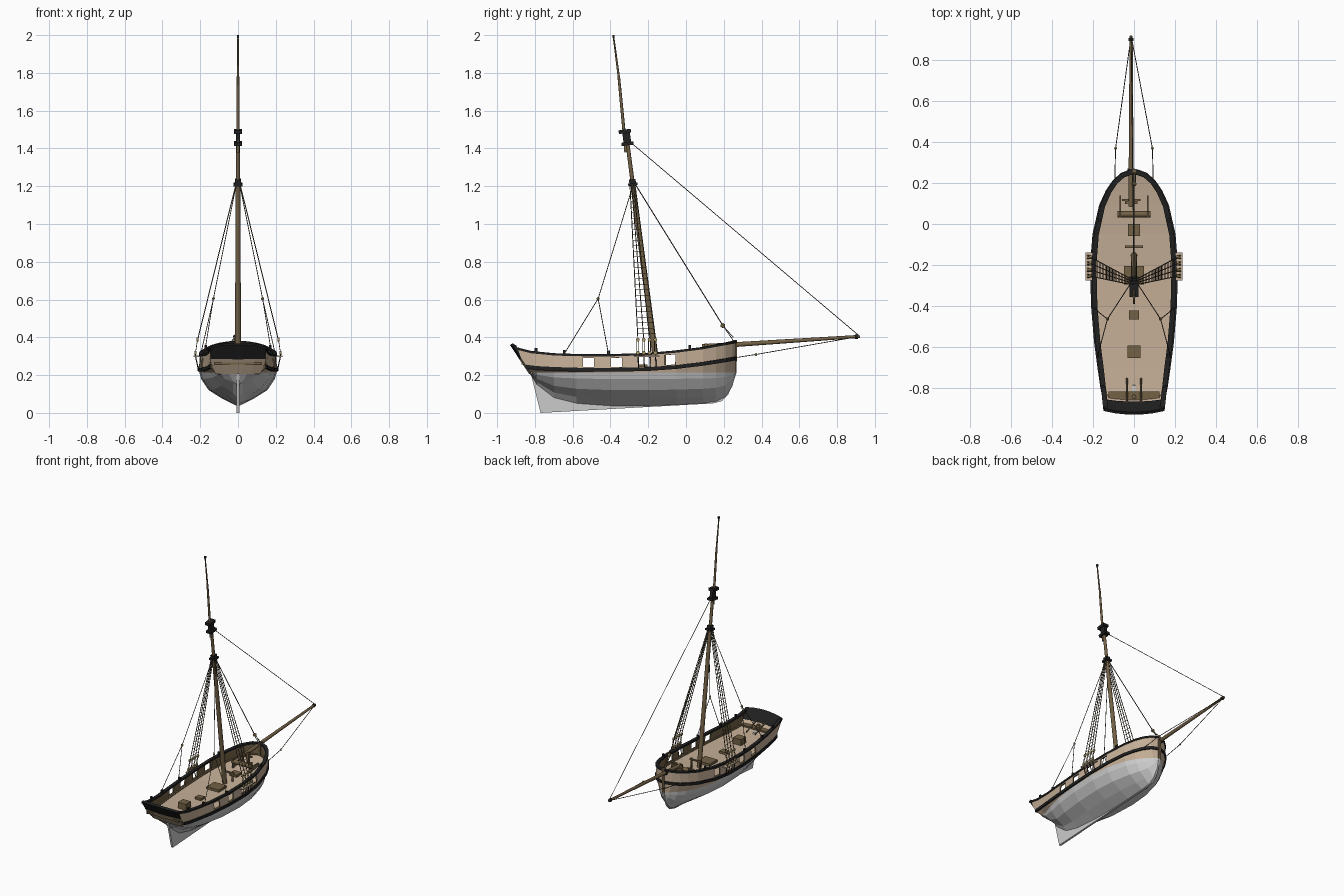
import bpy, bmesh, math
from mathutils import Vector, Matrix

if "Cube" in bpy.data.objects:
    bpy.data.objects.remove(bpy.data.objects["Cube"])

def material(name, c):
    m = bpy.data.materials.new(name)
    m.diffuse_color = (*c, 1)
    m.use_nodes = True
    m.node_tree.nodes["Principled BSDF"].inputs["Base Color"].default_value = m.diffuse_color
    return m

TAN = material("pale_planks", (.56, .43, .31))
WOOD = material("dark_wood", (.17, .12, .06))
BLACK = material("black_paint", (.015, .015, .015))
ROPE = material("rope", (.1, .08, .05))
GOLD = material("oiled_wood", (.4, .31, .14))

def finish(name, bm, *mats, recalc=True):
    if recalc:
        bmesh.ops.recalc_face_normals(bm, faces=bm.faces)
    me = bpy.data.meshes.new(name)
    bm.to_mesh(me)
    bm.free()
    ob = bpy.data.objects.new(name, me)
    bpy.context.collection.objects.link(ob)
    for m in mats:
        me.materials.append(m)
    return ob

def skin(bm, rows, flip=False, wrap=False, skip=lambda i, j: False):
    vs = [[bm.verts.new(p) for p in r] for r in rows]
    n = len(rows[0])
    for i in range(len(rows) - 1):
        for j in range(n if wrap else n - 1):
            if not skip(i, j):
                k = (j + 1) % n
                f = [vs[i][j], vs[i + 1][j], vs[i + 1][k], vs[i][k]]
                bm.faces.new(f[::-1] if flip else f)
    if wrap:
        bm.faces.new(vs[0])
        bm.faces.new(vs[-1][::-1])

def solidify(ob, t, inner=0):
    m = ob.modifiers.new("thickness", 'SOLIDIFY')
    m.thickness, m.offset = t, -1
    m.material_offset = m.material_offset_rim = inner

def tubes(name, segs, mat, sides=5):
    bm = bmesh.new()
    for a, b, r1, r2 in segs:
        a, b = Vector(a), Vector(b)
        d = b - a
        M = Matrix.Translation((a + b) / 2) @ d.to_track_quat('Z', 'Y').to_matrix().to_4x4()
        bmesh.ops.create_cone(bm, cap_ends=True, segments=sides, radius1=r1, radius2=r2,
                              depth=d.length, matrix=M)
    ob = finish(name, bm, mat)
    if sides > 6:
        ob.data.shade_smooth()
        ob.data.set_sharp_from_angle(angle=math.radians(50))
    return ob

def boxes(name, items, mat, tilt=0):
    bm = bmesh.new()
    for c, s in items:
        M = Matrix.Translation(c) @ Matrix.Rotation(tilt, 4, 'X') @ Matrix.Diagonal((*s, 1))
        bmesh.ops.create_cube(bm, size=1, matrix=M)
    return finish(name, bm, mat)

def plate(name, pts, half, mat=None):
    bm = bmesh.new()
    skin(bm, [[(x, y, z) for y, z in pts] for x in (-half, half)], wrap=True)
    return finish(name, bm, *([mat] if mat else []))

# Hull stations: y, keel z, paint half-width, wale half-width, wale z, rail z, fineness, rake
S = [(-.825, .205, .12, .148, .245, .345, 1, .66), (-.79, .15, .115, .158, .238, .322, 1.7, .3),
     (-.70, .08, .145, .172, .233, .310, 1.8, 0), (-.58, .05, .175, .188, .229, .306, 1.4, 0),
     (-.40, .037, .198, .203, .228, .305, 1.1, 0), (-.20, .037, .205, .208, .232, .312, 1, 0),
     (-.05, .042, .190, .196, .243, .325, 1, 0), (.09, .05, .152, .164, .260, .343, 1.1, 0),
     (.16, .06, .115, .132, .271, .356, 1.2, 0), (.21, .085, .075, .098, .279, .365, 1.2, 0),
     (.245, .14, .035, .058, .286, .372, 1, 0), (.262, .20, .008, .010, .288, .376, 1, 0)]
PAINT = .215

def st(y):
    for a, b in zip(S, S[1:]):
        if y <= b[0]:
            t = (y - a[0]) / (b[0] - a[0])
            return [p + (q - p) * t for p, q in zip(a, b)]
    return list(S[-1])

def side(y, z):
    _, zk, wp, w, zw, zr, e, r = st(y)
    if z < zw:
        x = wp + (w - wp) * (z - PAINT) / (zw - PAINT)
    else:
        x = w * (1 - .03 * (z - zw) / (zr - zw))
    return Vector((x, y - max(z - PAINT, 0) * r, z))

def deck_z(y):
    return st(y)[4] + .006

PORTS = [-.516, -.368, -.22, -.085]
YS = sorted({s[0] for s in S} | {p + d for p in PORTS for d in (-.029, .029)})

# Faceted underwater hull
bm = bmesh.new()
for s in (1, -1):
    rows = []
    for y, zk, wp, w, zw, zr, e, r in S:
        rows.append([(s * (.006 if h == 0 else wp * f ** e), y, zk + h * (PAINT - zk))
                     for f, h in ((0, 0), (.4, .21), (.76, .47), (.95, .8), (1, 1))])
    skin(bm, rows, flip=s < 0)
finish("lower_hull", bm, recalc=False)
plate("keel", [(-.77, 0), (.14, .05), (.19, .062), (.225, .1), (.25, .16), (.268, PAINT), (.25, PAINT),
               (.2, .12), (.1, .07), (-.58, .07), (-.72, .12), (-.79, .25), (-.832, .25)], .007)
plate("stem", [(.24, PAINT), (.268, PAINT), (.27, .385), (.245, .385)], .009, WOOD)

# Planked topsides with gun ports left open
bm = bmesh.new()
is_port = [any(abs((a + b) / 2 - p) < .029 for p in PORTS) for a, b in zip(YS, YS[1:])]
for s in (1, -1):
    rows = []
    for y in YS:
        zw, zr = st(y)[4:6]
        rows.append([Vector((s, 1, 1)) * side(y, z) for z in (PAINT, zw, zw + .014, zr - .014, zr)])
    skin(bm, rows, flip=s < 0, skip=lambda i, j: j == 2 and is_port[i])
solidify(finish("topsides", bm, TAN, WOOD, recalc=False), .009, 1)

# Deck
bm = bmesh.new()
rows = []
for y in YS:
    p = side(y, deck_z(y))
    rows.append([(p.x * k * .98, p.y, p.z) for k in (-1, 0, 1)])
skin(bm, rows, flip=True)
bm.normal_update()
if bm.faces[:][0].normal.z < 0:
    bmesh.ops.reverse_faces(bm, faces=bm.faces[:])
finish("deck", bm, TAN, recalc=False)

# Bands that follow the hull side
def band(name, level, out, inn, h, mat):
    bm = bmesh.new()
    for s in (1, -1):
        ps = [side(y, level(st(y))) for y in YS]
        rows = []
        for i, p in enumerate(ps):
            d = ps[min(i + 1, len(ps) - 1)] - ps[max(i - 1, 0)]
            n = Vector((d.y, -d.x, 0)).normalized()
            o, q = p + n * out, p - n * inn
            q.x = max(q.x, 0)
            rows.append([(s * a.x, a.y, a.z + z) for a, z in ((o, -h), (o, h), (q, h), (q, -h))])
        skin(bm, rows, wrap=True)
    return finish(name, bm, mat)

band("rail", lambda a: a[5], .006, .018, .006, BLACK)
band("wale", lambda a: a[4], .007, .004, .010, BLACK)
band("inner_waterway", lambda a: a[4] + .006, -.004, .02, .005, WOOD)

# Transom: pale counter below, black taffrail above
def stern_panel(name, z0, z1, mat, t, camber=0):
    bm = bmesh.new()
    rows = []
    for k in (-1, -.6, -.2, .2, .6, 1):
        b = 1 - k * k
        rows.append([(k * w, -.825 - (z - PAINT) * .66 - .012 * b, z)
                     for z, w in ((z0, .146 if z0 > .25 else .12), (z1 + camber * b, .148))])
    skin(bm, rows, flip=True)
    bm.normal_update()
    if bm.faces[:][0].normal.y > 0:
        bmesh.ops.reverse_faces(bm, faces=bm.faces[:])
    solidify(finish(name, bm, mat, recalc=False), t)

stern_panel("counter", .205, .285, TAN, .01)
stern_panel("taffrail", .283, .350, BLACK, .016, .01)
boxes("stern_bench", [((0, -.845, .262), (.25, .05, .012))], WOOD)
tubes("transom_knees", [((x, -.755, .26), (x, -.895, .31), .005, .005) for x in (-.035, .035)], WOOD)
tubes("rudder_head", [((0, -.845, .25), (0, -.845, .29), .012, .012)], WOOD, 8)
boxes("timber_heads", [((s * (side(y, .3).x - .006), side(y, st(y)[5]).y, st(y)[5] + .012), (.012, .014, .026))
                       for s in (1, -1) for y in (-.77, -.645, -.41, .02)], BLACK)

# Mast, topmast and caps, raked aft
def mast(z, x=0, dy=0):
    return Vector((x, -.17 - .131 * (z - .36) + dy, z))

tubes("lower_mast", [(mast(.22), mast(1.2), .016, .013), (mast(1.2), mast(1.5), .011, .010)], WOOD, 12)
tubes("topmast", [(mast(1.38, 0, -.014), mast(1.78), .009, .007), (mast(1.78), mast(2), .006, .004)], WOOD, 10)
RAKE = math.atan(.131)
boxes("mast_caps", [(mast(1.425), (.042, .065, .018)), (mast(1.49, 0, -.006), (.042, .065, .02)),
                    (mast(1.457), (.022, .04, .05)), (mast(1.21), (.046, .05, .014)),
                    (mast(1.225), (.03, .035, .025))], BLACK, RAKE)
boxes("topmast_truck", [(mast(1.993), (.012, .012, .014))], BLACK)

# Bowsprit, set slightly to one side
TIP = Vector((-.014, .92, .405))
tubes("bowsprit", [((-.014, .085, .35), TIP, .014, .008)], WOOD, 10)
tubes("bowsprit_iron", [((-.014, .255, .361), (-.014, .27, .362), .018, .018),
                        ((-.014, .895, .403), (-.014, .91, .404), .012, .012)], BLACK, 8)

# Shrouds, ratlines, deadeyes and channels
shrouds, rungs, eyes, plates, chans = [], [], [], [], []
for s in (1, -1):
    lines = []
    for i, y in enumerate((-.255, -.224, -.193, -.162)):
        foot, head = Vector((s * .213, y, .39)), mast(1.205, s * .012, -.016 + .009 * i)
        lines.append((foot, head))
        shrouds.append((foot, head, .0026, .0026))
        for z, x in ((.318, .225), (.388, .214)):
            eyes.append(((s * x - .005, y, z), (s * x + .005, y, z), .010, .010))
        for d in (-.005, .005):
            shrouds.append(((s * .225, y + d, .318), (s * .214, y + d, .388), .002, .002))
        plates.append(((s * .227, y, .31), (s * .211, y + .004, .235), .003, .003))
    for k in range(1, 27):
        t = k / 28
        p = [f.lerp(h, t) for f, h in lines]
        rungs += [(a, b, .0017, .0017) for a, b in zip(p, p[1:])]
    chans.append(((s * .218, -.208, .300), (.036, .135, .008)))
tubes("shrouds", shrouds, ROPE)
tubes("ratlines", rungs, ROPE, 4)
tubes("deadeyes", eyes, GOLD, 8)
tubes("chain_plates", plates, BLACK)
boxes("channels", chans, TAN)

# Stays, running backstays and bowsprit guys
R = .0022
heart, stem = Vector((0, .195, .462)), Vector((0, .258, .372))
stays = [(mast(1.205, 0, .015), heart, .003, .003), (mast(1.42, 0, .03), TIP, R, R)]
stays += [(heart + Vector((x, 0, 0)), stem + Vector((x, 0, 0)), R, R) for x in (-.007, .007)]
stays.append((heart, (0, .25, .40), R, R))
blocks = [(heart, .014)]
for s in (1, -1):
    b = Vector((s * .13, -.465, .605))
    g = Vector((s * .09, .37, .309))
    stays += [(mast(1.205, s * .01), b, R, R), (b, (s * .178, -.645, .312), R, R),
              (b, (s * .198, -.41, .31), R, R), ((s * .094, .215, .285), g, R, R), (g, TIP, R, R)]
    blocks += [(b, .009), (g, .008)]
tubes("stays", stays, ROPE)
bm = bmesh.new()
for c, r in blocks:
    bmesh.ops.create_icosphere(bm, subdivisions=1, radius=r, matrix=Matrix.Translation(c))
finish("rigging_blocks", bm, GOLD)

# Deck fittings
def on_deck(x, y, sx, sy, h):
    return ((x, y, deck_z(y) + h / 2), (sx, sy, h))

boxes("hatches", [on_deck(0, -.03, .06, .058, .018), on_deck(0, -.25, .10, .09, .018),
                  on_deck(0, -.445, .05, .045, .016), on_deck(0, -.625, .065, .06, .045)], WOOD)
boxes("pin_rail", [on_deck(x, -.112, .01, .01, .07) for x in (-.035, .035)] +
      [((0, -.112, deck_z(-.112) + .06), (.09, .012, .01))], WOOD)
boxes("windlass_posts", [on_deck(x, .048, .01, .03, .07) for x in (-.068, .068)] +
      [on_deck(x, .09, .008, .1, .03) for x in (-.068, .068)], WOOD)
tubes("windlass_barrel", [((-.08, .048, .305), (.08, .048, .305), .016, .016)], WOOD, 8)
boxes("bowsprit_bitts", [on_deck(x, .105, .014, .016, .10) for x in (-.038, .010)] +
      [((-.014, .118, .335), (.09, .01, .012))], WOOD)
